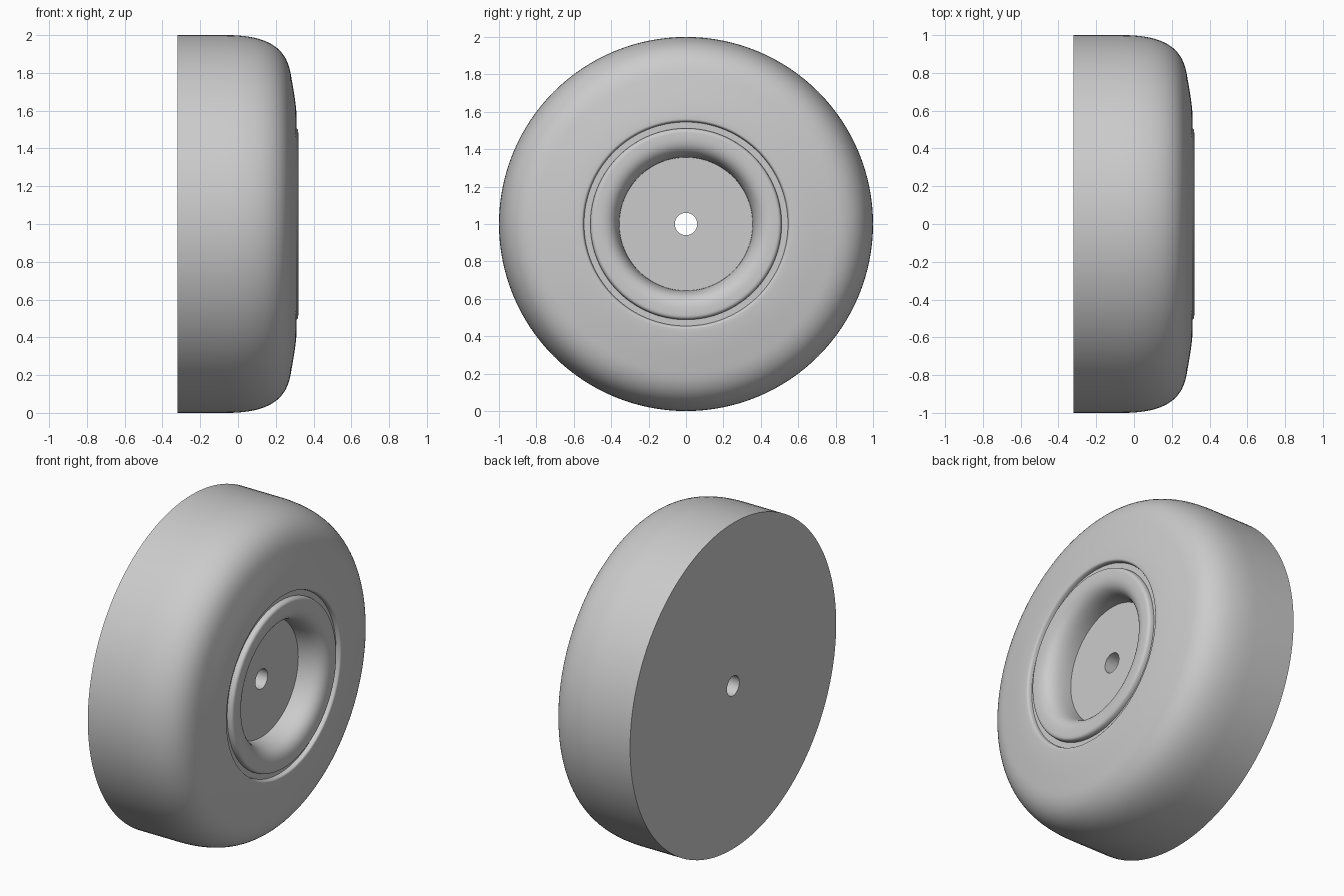
import bpy
import bmesh
import math
from mathutils import Vector, Matrix
from mathutils.geometry import interpolate_bezier

cube = bpy.data.objects.get("Cube")
if cube:
    bpy.data.objects.remove(cube, do_unlink=True)

grey = bpy.data.materials.new("plain_grey")
grey.use_nodes = True
colour = (0.6, 0.6, 0.6, 1)
grey.diffuse_color = colour
grey.node_tree.nodes["Principled BSDF"].inputs["Base Color"].default_value = colour


def curve(a, b, c, d, n=12):
    """Bezier from a to d with handles b and c, as (x, radius) points."""
    pts = interpolate_bezier(*[Vector((*p, 0)) for p in (a, b, c, d)], n)
    return [(p.x, p.y) for p in pts]


def lathe(name, profile, steps=128):
    """Spin a closed (x, radius) profile about the wheel axle."""
    bm = bmesh.new()
    rings = []
    for i in range(steps):
        turn = Matrix.Rotation(2 * math.pi * i / steps, 3, "X")
        rings.append([bm.verts.new(turn @ Vector((x, 0, r))) for x, r in profile])
    for i, ring in enumerate(rings):
        after = rings[(i + 1) % steps]
        for j in range(len(profile)):
            k = (j + 1) % len(profile)
            bm.faces.new((ring[j], ring[k], after[k], after[j]))
    bmesh.ops.recalc_face_normals(bm, faces=bm.faces)
    mesh = bpy.data.meshes.new(name)
    bm.to_mesh(mesh)
    bm.free()
    mesh.materials.append(grey)
    obj = bpy.data.objects.new(name, mesh)
    obj.location.z = 1
    bpy.context.collection.objects.link(obj)
    bpy.ops.object.select_all(action="DESELECT")
    obj.select_set(True)
    bpy.context.view_layer.objects.active = obj
    bpy.ops.object.shade_smooth_by_angle(angle=math.radians(35))


# Tyre: flat back, straight tread, round shoulder, bulged sidewall, rolled bead
tread = [(-0.32, 0.06), (-0.32, 1), (-0.19, 1)]
shoulder = curve((-0.06, 1), (0.16, 1), (0.255, 0.93), (0.278, 0.8), 20)
sidewall = curve((0.278, 0.8), (0.292, 0.72), (0.308, 0.64), (0.311, 0.562))[1:]
bead = curve((0.311, 0.562), (0.311, 0.55), (0.305, 0.548), (0.285, 0.545), 6)[1:]
# Groove floor, then the hub plate with its axle bore
inside = [(0.285, 0.47), (0.16, 0.42), (0.16, 0.06)]
lathe("tyre", tread + shoulder + sidewall + bead + inside)

# Hub rim: raised lip that rolls into the deep centre well
lip = curve((0.28, 0.512), (0.31, 0.512), (0.319, 0.506), (0.319, 0.485), 8)
well = curve((0.319, 0.465), (0.319, 0.39), (0.27, 0.356), (0.155, 0.356), 16)
lathe("hub_rim", lip + well + [(0.155, 0.43)])
